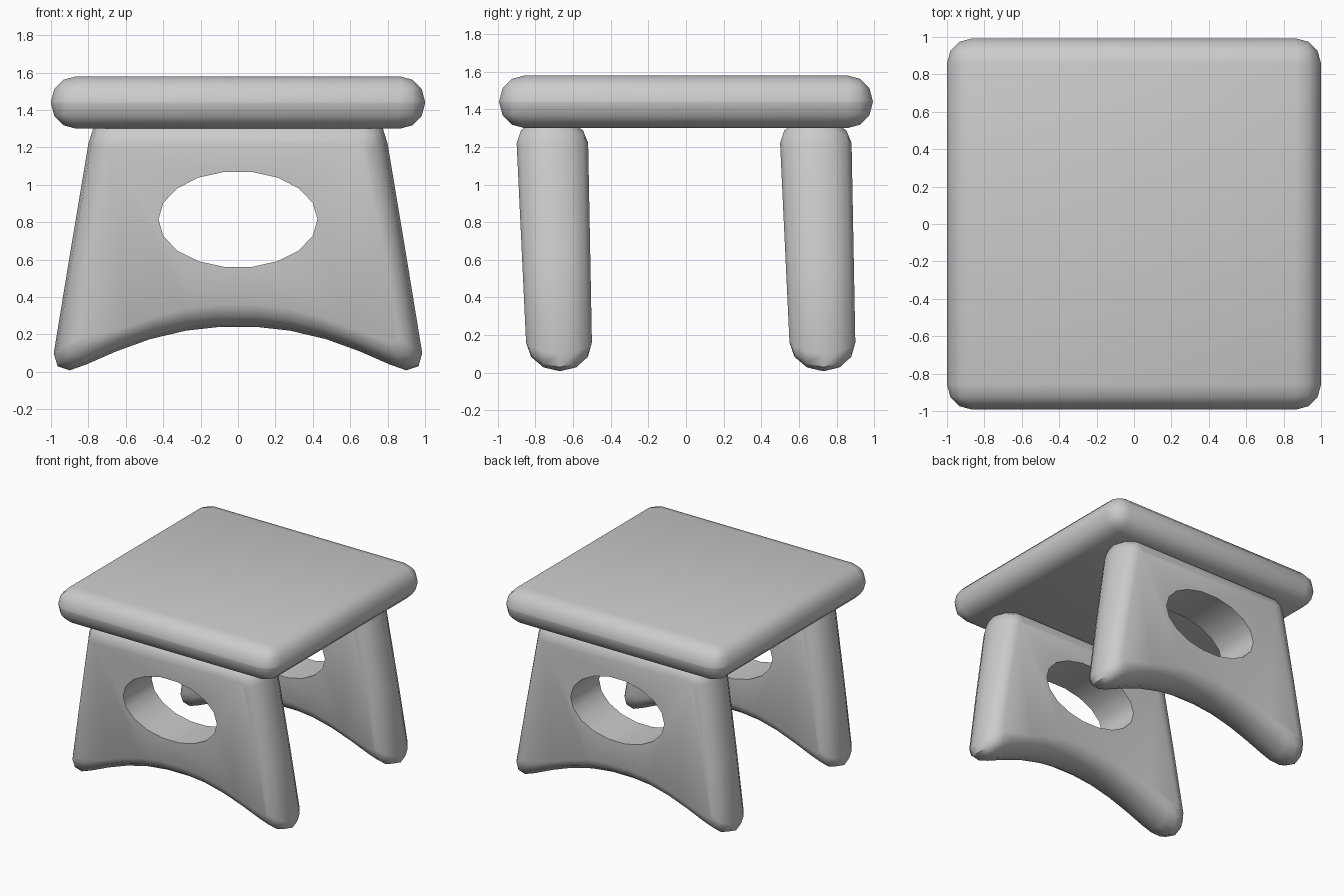
import bpy, bmesh, math

if "Cube" in bpy.data.objects:
    bpy.data.objects.remove(bpy.data.objects["Cube"])

# Half outlines (x, z) of a leg panel: bottom arch, foot, side, top
OUTER = [(.10, .24), (.28, .22), (.47, .175), (.65, .11), (.81, .04), (.90, .008), (.965, .03),
         (.985, .10), (.90, .62), (.80, 1.22), (.775, 1.30), (.70, 1.355)]
INNER = [(.10, .36), (.27, .34), (.44, .295), (.59, .24), (.73, .185), (.80, .16), (.845, .16),
         (.86, .18), (.785, .64), (.685, 1.19), (.67, 1.22), (.64, 1.22)]


def mirrored(half):
    return half + [(-x, z) for x, z in reversed(half)]


def smooth(obj, angle):
    bpy.ops.object.select_all(action='DESELECT')
    obj.select_set(True)
    bpy.context.view_layer.objects.active = obj
    bpy.ops.object.shade_smooth_by_angle(angle=math.radians(angle))


def panel(name):
    """Leaning slab with a fully rounded rim, lofted from seven rings."""
    bm = bmesh.new()
    rings = []
    for k in range(7):
        t = math.radians(-90 + 30 * k)
        ring = []
        for (ix, iz), (ox, oz) in zip(mirrored(INNER), mirrored(OUTER)):
            x = ix + (ox - ix) * math.cos(t)
            z = iz + (oz - iz) * math.cos(t)
            lean = (1.22 - z) / 1.06
            y = -.71 + .035 * lean + (.19 - .015 * lean) * math.sin(t)
            ring.append(bm.verts.new((x, y, z)))
        rings.append(ring)
    n = len(rings[0])
    for a, b in zip(rings, rings[1:]):
        for i in range(n):
            j = (i + 1) % n
            bm.faces.new((a[i], a[j], b[j], b[i]))
    bm.faces.new(rings[0])
    bm.faces.new(rings[-1])
    bmesh.ops.recalc_face_normals(bm, faces=bm.faces)
    mesh = bpy.data.meshes.new(name)
    bm.to_mesh(mesh)
    bm.free()
    obj = bpy.data.objects.new(name, mesh)
    bpy.context.collection.objects.link(obj)
    return obj


# Seat: rounded slab
bpy.ops.mesh.primitive_cube_add(size=1, location=(0, 0, 1.44))
seat = bpy.context.object
seat.name = "seat"
seat.scale = (2, 1.985, .28)
bpy.ops.object.transform_apply(location=False, rotation=False, scale=True)
bevel = seat.modifiers.new("rounding", 'BEVEL')
bevel.width, bevel.segments = .135, 3
bpy.ops.object.modifier_apply(modifier=bevel.name)
smooth(seat, 40)

# Front leg panel with an oval hole
front = panel("front_leg")
bpy.ops.mesh.primitive_cylinder_add(vertices=18, radius=1, depth=1)
cutter = bpy.context.object
cutter.name = "hole_cutter"
for v in cutter.data.vertices:
    # primitive starts at +y; turn it so a corner lies at each end of the oval
    x, y, z = v.co
    v.co = (y * .425, -.7 + z, .815 + x * .258)
bm = bmesh.new()
bm.from_mesh(cutter.data)
bmesh.ops.recalc_face_normals(bm, faces=bm.faces)
bm.to_mesh(cutter.data)
bm.free()
cutter.hide_render = True
cut = front.modifiers.new("hole", 'BOOLEAN')
cut.operation, cut.solver, cut.object = 'DIFFERENCE', 'EXACT', cutter
bpy.context.view_layer.objects.active = front
bpy.ops.object.modifier_apply(modifier=cut.name)
bpy.data.objects.remove(cutter)
smooth(front, 45)

# Back leg panel: same shape moved back
back = front.copy()
back.data = front.data.copy()
back.name = "back_leg"
back.location.y = 1.4
bpy.context.collection.objects.link(back)
